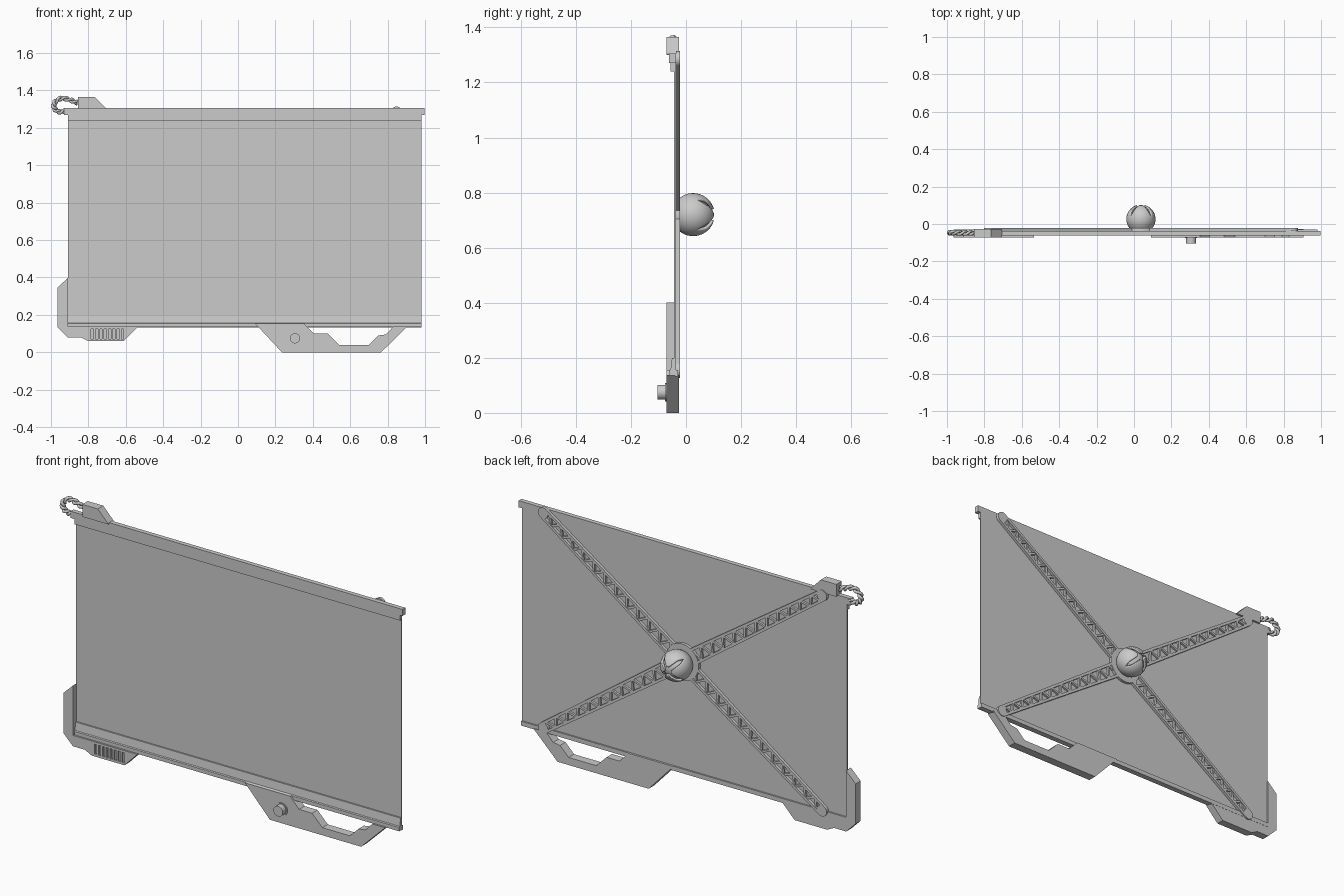
import bpy, bmesh
from math import sin, cos, pi, radians
from mathutils import Vector

if "Cube" in bpy.data.objects:
    bpy.data.objects.remove(bpy.data.objects["Cube"])

HUB = Vector((0.037, 0.72))       # x, z of the rear pivot
BACK = -0.037                     # back face of the sheet


def add_prism(bm, pts, y0, y1):
    """Extrude an x-z outline from y0 to y1."""
    a = [bm.verts.new((x, y0, z)) for x, z in pts]
    b = [bm.verts.new((x, y1, z)) for x, z in pts]
    n = len(pts)
    bm.faces.new(a)
    bm.faces.new(b[::-1])
    for i in range(n):
        bm.faces.new((a[i], b[i], b[(i + 1) % n], a[(i + 1) % n]))


def add_strip(bm, p, q, w, y0, y1):
    """Flat bar of width w between two x-z points."""
    d = (q - p).normalized()
    s = Vector((-d.y, d.x)) * w / 2
    add_prism(bm, [p + s, q + s, q - s, p - s], y0, y1)


def circle(c, r, n=32):
    return [(c[0] + r * cos(2 * pi * i / n), c[1] + r * sin(2 * pi * i / n)) for i in range(n)]


def finish(name, bm, smooth=False):
    bmesh.ops.recalc_face_normals(bm, faces=bm.faces)
    me = bpy.data.meshes.new(name)
    bm.to_mesh(me)
    bm.free()
    ob = bpy.data.objects.new(name, me)
    bpy.context.collection.objects.link(ob)
    if smooth:
        bpy.ops.object.select_all(action='DESELECT')
        ob.select_set(True)
        bpy.context.view_layer.objects.active = ob
        bpy.ops.object.shade_smooth_by_angle(angle=radians(35))
    return ob


def prism(name, pts, y0, y1, smooth=False):
    bm = bmesh.new()
    add_prism(bm, pts, y0, y1)
    return finish(name, bm, smooth)


def block(name, x0, x1, y0, y1, z0, z1):
    return prism(name, [(x0, z0), (x1, z0), (x1, z1), (x0, z1)], y0, y1)


def rail(name, profile, x0, x1):
    """Extrude a y-z profile along x."""
    bm = bmesh.new()
    add_prism(bm, profile, x0, x1)
    for v in bm.verts:
        v.co = (v.co.y, v.co.x, v.co.z)
    return finish(name, bm)


# Sheet with its top and bottom rails
block("sheet", -0.91, 0.98, -0.043, BACK, 0.14, 1.28)
block("top_bar", -0.93, 0.998, -0.061, BACK, 1.27, 1.305)
block("top_clamp", -0.91, 0.98, -0.056, BACK, 1.24, 1.272)
rail("bottom_rail", [(BACK, 0.135), (-0.062, 0.135), (-0.062, 0.155), (-0.056, 0.158),
                     (-0.051, 0.2), (BACK, 0.2)], -0.91, 0.98)
block("bottom_foot", -0.91, 0.98, -0.04, -0.029, 0.132, 0.155)

# Corner guard with a grooved grip
guard = prism("corner_guard", [(-0.908, 0.40), (-0.965, 0.345), (-0.965, 0.135), (-0.91, 0.08),
                               (-0.84, 0.08), (-0.80, 0.06), (-0.61, 0.06), (-0.535, 0.137),
                               (-0.908, 0.137)], -0.071, -0.03)
bm = bmesh.new()
for i in range(8):
    x = -0.785 + i * 0.023
    add_prism(bm, [(x, 0.072), (x + 0.013, 0.072), (x + 0.013, 0.125), (x, 0.125)], -0.09, -0.062)
cutter = finish("groove_cutter", bm)
cutter.hide_render = True
cutter.hide_viewport = True
mod = guard.modifiers.new("grooves", 'BOOLEAN')
mod.operation = 'DIFFERENCE'
mod.solver = 'EXACT'
mod.object = cutter

# Carrying handle and its knob
prism("handle", [(0.09, 0.155), (0.235, 0), (0.765, 0), (0.905, 0.137), (0.83, 0.137),
                 (0.79, 0.095), (0.75, 0.09), (0.70, 0.04), (0.54, 0.04), (0.48, 0.10),
                 (0.405, 0.10), (0.352, 0.155)], -0.071, -0.026)
prism("knob_base", circle((0.305, 0.075), 0.033), -0.076, -0.06, True)
prism("knob", circle((0.305, 0.075), 0.027), -0.103, -0.07, True)

# Top latch block
prism("latch", [(-0.855, 1.30), (-0.855, 1.365), (-0.765, 1.365), (-0.705, 1.303), (-0.705, 1.30)],
      -0.071, -0.026)

# Twisted cord loop: two strands wound round a smooth path
path = [Vector(p) for p in [(-0.82, 1.335), (-0.86, 1.335), (-0.90, 1.35), (-0.945, 1.358),
                            (-0.98, 1.335), (-0.982, 1.305), (-0.955, 1.286), (-0.92, 1.29), (-0.89, 1.29)]]


def spline(t):
    i = min(int(t), len(path) - 4)
    u = t - i
    a, b, c, d = path[i:i + 4]
    return 0.5 * (2 * b + (c - a) * u + (2 * a - 5 * b + 4 * c - d) * u * u + (3 * b - a - 3 * c + d) * u ** 3)


cu = bpy.data.curves.new("cord_loop", 'CURVE')
cu.dimensions = '3D'
cu.bevel_depth = 0.0075
cu.bevel_resolution = 2
cu.use_fill_caps = True
N = 110
for strand in range(2):
    sp = cu.splines.new('POLY')
    sp.points.add(N)
    for k in range(N + 1):
        t = k / N * (len(path) - 3)
        p = spline(t)
        d = (spline(t + 0.01) - spline(t - 0.01)).normalized()
        ang = strand * pi + t * 2 * pi * 0.7
        off = 0.008 * cos(ang)
        sp.points[k].co = (p.x - d.y * off, -0.047 + 0.008 * sin(ang), p.y + d.x * off, 1)
cord = bpy.data.objects.new("cord_loop", cu)
bpy.context.collection.objects.link(cord)
bpy.ops.object.select_all(action='DESELECT')
cord.select_set(True)
bpy.context.view_layer.objects.active = cord
bpy.ops.object.convert(target='MESH')
bpy.ops.object.shade_smooth_by_angle(angle=radians(60))

# Four lattice arms crossing the back
for sx in (-1, 1):
    for sz in (-1, 1):
        tip = HUB + Vector((0.81 * sx, 0.565 * sz))
        d = (tip - HUB).normalized()
        s = Vector((-d.y, d.x))
        start, end = HUB + d * 0.07, tip
        bm = bmesh.new()

        def edge(t, side):
            return start.lerp(end, t) + s * side * (0.034 + (0.022 - 0.034) * t)

        for side in (-1, 1):
            add_strip(bm, edge(0, side), edge(1, side), 0.014, BACK, -0.022)
        steps = 23
        for i in range(steps):
            side = 1 if i % 2 else -1
            t0, t1 = 0.97 * i / steps, 0.97 * (i + 1) / steps
            add_strip(bm, edge(t0, side), edge(t1, -side), 0.011, BACK, -0.026)
        add_prism(bm, circle(tip, 0.029, 24), BACK, -0.022)
        finish("lattice_arm", bm, True)

# Pivot: hub disc, inner ball and a shell split into four petals
prism("hub_disc", circle(HUB, 0.095, 48), BACK, -0.022, True)
CY = 0.026
bm = bmesh.new()
bmesh.ops.create_uvsphere(bm, u_segments=32, v_segments=20, radius=0.064)
for v in bm.verts:
    v.co += Vector((HUB.x, CY, HUB.y))
finish("pivot_ball", bm, True)

R, ROWS, COLS = 0.078, 24, 14
bm = bmesh.new()
for q in range(4):
    grid = []
    for i in range(ROWS + 1):
        th = radians(133 - 117 * i / ROWS)
        gap = min(0.011, max(0.0, (radians(78) - th) * 0.03))
        half = pi / 4 - gap / (R * sin(th))
        grid.append([bm.verts.new((HUB.x + R * sin(th) * cos(a), CY + R * cos(th), HUB.y + R * sin(th) * sin(a)))
                     for a in [q * pi / 2 + half * (2 * j / COLS - 1) for j in range(COLS + 1)]])
    for i in range(ROWS):
        for j in range(COLS):
            bm.faces.new((grid[i][j], grid[i][j + 1], grid[i + 1][j + 1], grid[i + 1][j]))
bmesh.ops.remove_doubles(bm, verts=bm.verts, dist=1e-5)
for f in bm.faces:
    f.normal_update()
shell = finish("petal_shell", bm, True)
if shell.data.polygons[0].normal.dot(shell.data.polygons[0].center - Vector((HUB.x, CY, HUB.y))) < 0:
    shell.data.flip_normals()
sol = shell.modifiers.new("thickness", 'SOLIDIFY')
sol.thickness = 0.011
sol.offset = -1
